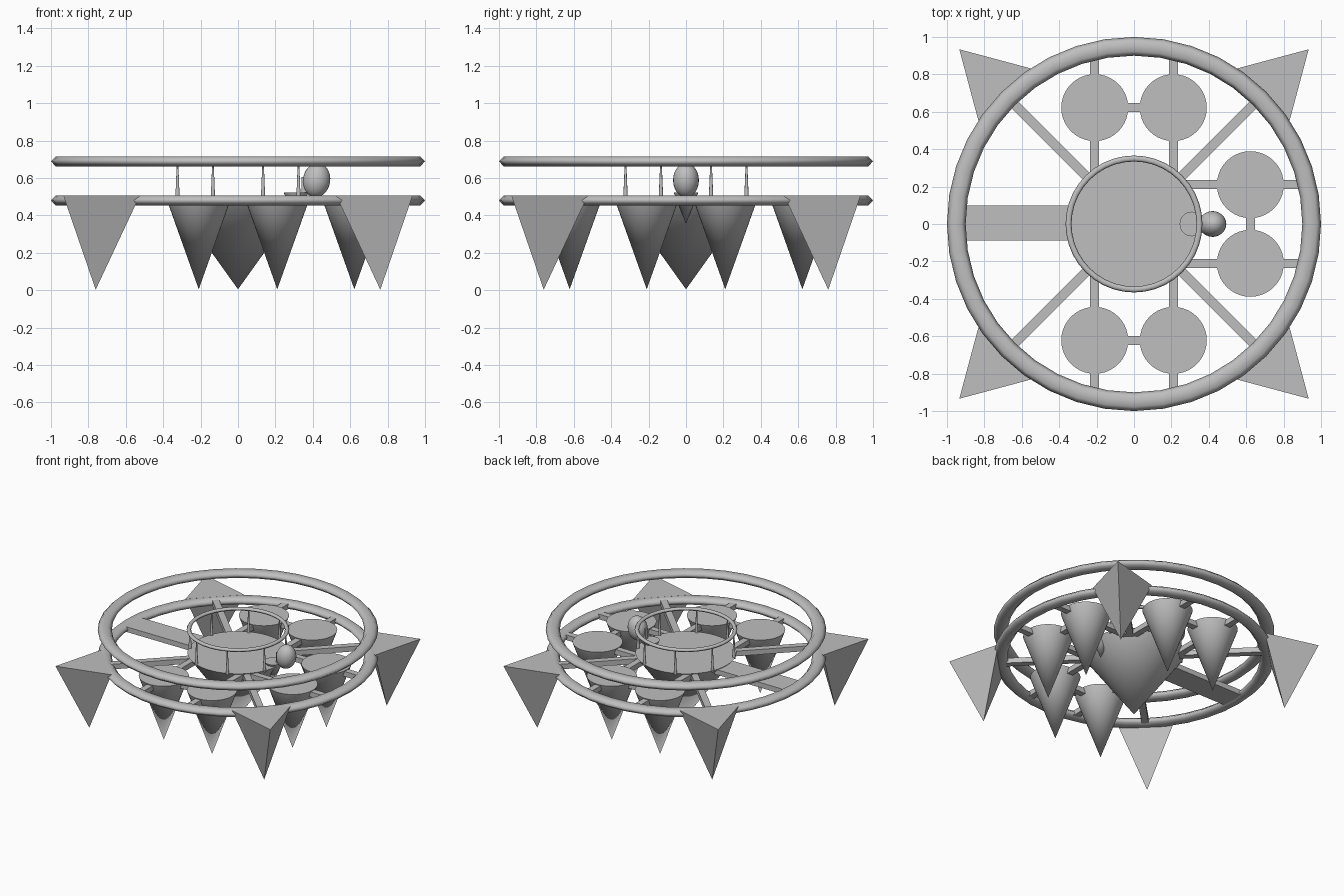
import bpy
from math import pi, cos, sin, atan2, hypot

cube = bpy.data.objects.get("Cube")
if cube:
    bpy.data.objects.remove(cube, do_unlink=True)

GREY = (0.52, 0.52, 0.52, 1)
mat = bpy.data.materials.new("plain grey")
mat.use_nodes = True
mat.diffuse_color = GREY
mat.node_tree.nodes["Principled BSDF"].inputs["Base Color"].default_value = GREY

DECK = 0.507      # top of the pods
SPOKE_Z = 0.48    # middle of the lower framework
UPPER_Z = 0.689   # middle of the upper rings


def finish(name, smooth=None):
    """Name and colour the new object; smooth is 'all', 'angle' or None."""
    ob = bpy.context.object
    ob.name = name
    ob.data.materials.append(mat)
    if smooth == 'all':
        bpy.ops.object.shade_smooth()
    elif smooth == 'angle':
        bpy.ops.object.shade_smooth_by_angle(angle=pi / 5)
    return ob


def ring(name, z, major, minor, flatten):
    bpy.ops.mesh.primitive_torus_add(location=(0, 0, z), major_radius=major,
                                     minor_radius=minor, major_segments=40,
                                     minor_segments=6)
    bpy.context.object.scale.z = flatten
    finish(name, 'all')


def spike(name, x, y, radius, top, tip, sides=40, turn=0, smooth='angle'):
    """Cone hanging point-down from its flat top."""
    bpy.ops.mesh.primitive_cone_add(vertices=sides, radius1=0, radius2=radius,
                                    depth=top - tip, location=(x, y, (top + tip) / 2),
                                    rotation=(0, 0, turn))
    finish(name, smooth)


def bar(name, a, b, width, height=0.04):
    """Horizontal beam between two plan points."""
    dx, dy = b[0] - a[0], b[1] - a[1]
    bpy.ops.mesh.primitive_cube_add(size=1, rotation=(0, 0, atan2(dy, dx)),
                                    location=((a[0] + b[0]) / 2, (a[1] + b[1]) / 2, SPOKE_Z))
    bpy.context.object.scale = (hypot(dx, dy), width, height)
    finish(name)


# Rings
ring("lower_outer_ring", SPOKE_Z, 0.95, 0.05, 0.61)
ring("upper_outer_ring", UPPER_Z, 0.95, 0.05, 0.61)
ring("hub_rail", UPPER_Z, 0.35, 0.016, 0.8)

# Central hub
spike("hub_cone", 0, 0, 0.36, DECK, 0.005, 56)

# Rail posts round the hub
for i in range(8):
    a = pi / 8 + i * pi / 4
    bpy.ops.mesh.primitive_cone_add(vertices=10, radius1=0.012, radius2=0.004, depth=0.19,
                                    location=(0.35 * cos(a), 0.35 * sin(a), 0.59))
    finish("rail_post", 'angle')

# Pod pairs on three sides, each with two spokes and a link
for side, turn in (("left", 0), ("back", pi / 2), ("front", -pi / 2)):
    def plan(r, t):
        return (r * cos(turn) - t * sin(turn), r * sin(turn) + t * cos(turn))
    for t in (-0.21, 0.21):
        spike(side + "_pod", *plan(0.622, t), 0.179, DECK, 0.005)
        bar(side + "_spoke", plan(0.25, t), plan(0.93, t), 0.048)
    bar(side + "_pod_link", plan(0.622, -0.1), plan(0.622, 0.1), 0.048)

# Diagonal spokes and three-sided corner spikes
for i in range(4):
    a = pi / 4 + i * pi / 2
    c, s = cos(a), sin(a)
    bar("diagonal_spoke", (0.3 * c, 0.3 * s), (0.94 * c, 0.94 * s), 0.05)
    # A cone's first vertex points along +y before turning
    bpy.ops.mesh.primitive_cone_add(vertices=3, radius1=0, radius2=0.245, depth=DECK - 0.003,
                                    location=(1.076 * c, 1.076 * s, (DECK + 0.003) / 2))
    ob = finish("corner_spike")
    top = max(ob.data.vertices, key=lambda v: v.co.z)
    ob.rotation_euler.z = a - atan2(top.co.y, top.co.x)

# Wide walkway
bar("walkway", (-0.94, 0.005), (-0.3, 0.005), 0.187)

# Small seat cone at the hub edge with a post and an egg-shaped cabin
spike("seat_cone", 0.31, 0, 0.066, 0.523, 0.355, 24)
bpy.ops.mesh.primitive_cube_add(size=1, location=(0.355, 0, 0.56))
bpy.context.object.scale = (0.03, 0.03, 0.09)
finish("cabin_post")
bpy.ops.mesh.primitive_uv_sphere_add(segments=24, ring_count=14, radius=1,
                                     location=(0.42, 0, 0.588))
bpy.context.object.scale = (0.073, 0.069, 0.092)
bpy.context.object.rotation_euler.y = 0.15
finish("cabin", 'all')
